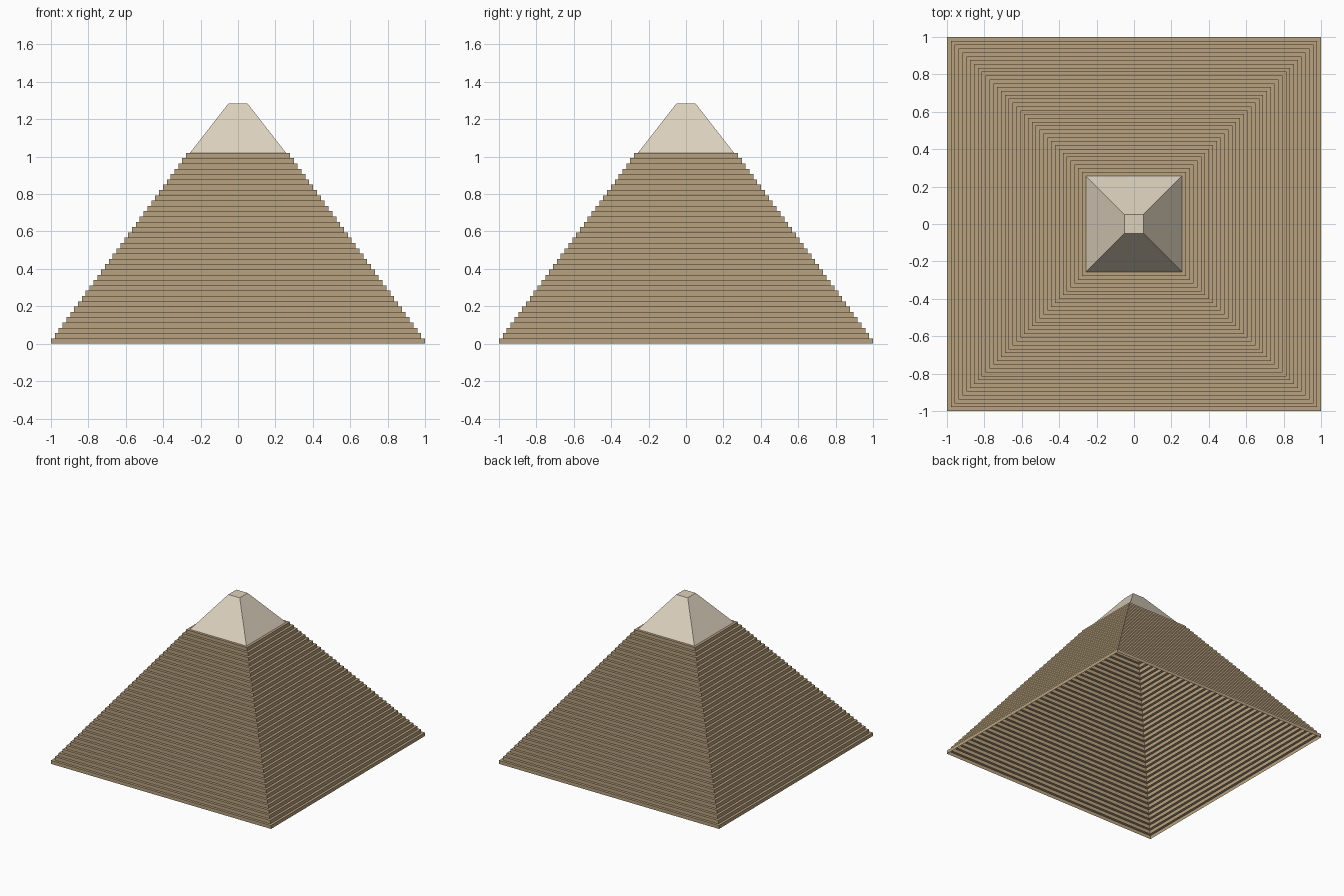
import bpy, bmesh

if "Cube" in bpy.data.objects:
    bpy.data.objects.remove(bpy.data.objects["Cube"])

STEPS = 36
BODY_TOP = 1.02
CAP_HALF = 0.257
RISE = BODY_TOP / STEPS
RUN = (1.0 - CAP_HALF) / STEPS


def material(name, color):
    m = bpy.data.materials.new(name)
    m.diffuse_color = (*color, 1)
    m.use_nodes = True
    m.node_tree.nodes["Principled BSDF"].inputs["Base Color"].default_value = m.diffuse_color
    return m


def square_loft(name, profile, mat, close_top=False):
    """Skin a stack of square rings given as (half width, height)."""
    bm = bmesh.new()
    rings = [[bm.verts.new((sx * h, sy * h, z))
              for sx, sy in ((-1, -1), (1, -1), (1, 1), (-1, 1))]
             for h, z in profile]
    for low, high in zip(rings, rings[1:]):
        for i in range(4):
            j = (i + 1) % 4
            bm.faces.new((low[i], low[j], high[j], high[i]))
    if close_top:
        bm.faces.new(rings[-1])
    mesh = bpy.data.meshes.new(name)
    bm.to_mesh(mesh)
    bm.free()
    mesh.materials.append(mat)
    obj = bpy.data.objects.new(name, mesh)
    bpy.context.collection.objects.link(obj)
    return obj


sandstone = material("sandstone", (0.485, 0.361, 0.214))
limestone = material("pale limestone", (0.723, 0.638, 0.515))

# Hollow stepped body: a riser and a tread for every course
steps = []
for i in range(STEPS):
    half = 1.0 - i * RUN
    steps += [(half, i * RISE), (half, (i + 1) * RISE)]
steps.append((CAP_HALF, BODY_TOP))
square_loft("stepped_body", steps, sandstone)

# Smooth casing cap with a small flat top
square_loft("smooth_cap", [(CAP_HALF, BODY_TOP), (0.052, 1.283)], limestone, True)
